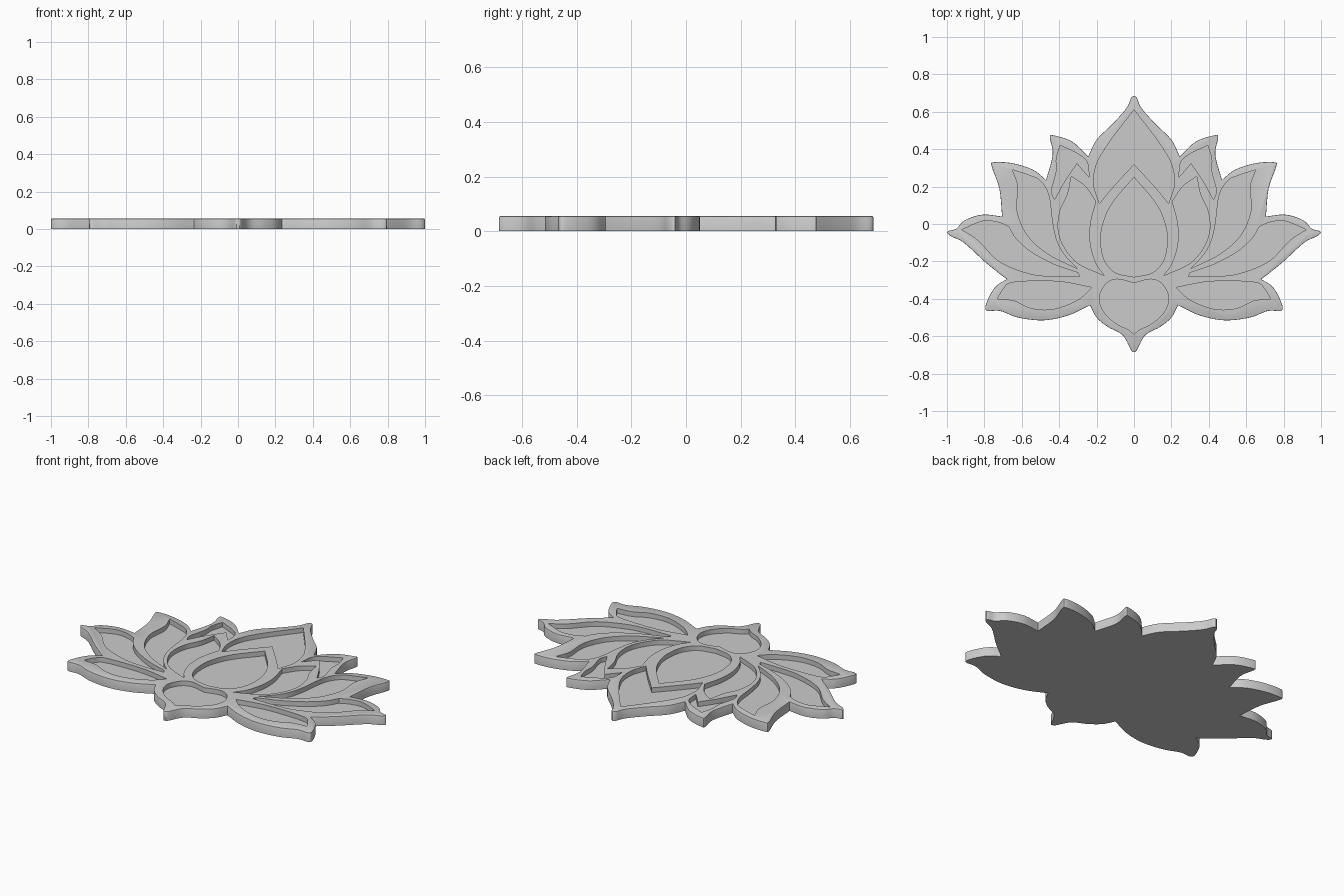
import bpy, bmesh
from mathutils import Vector

HEIGHT = 0.055
FLOOR = 0.027
STEPS = 5

cube = bpy.data.objects.get("Cube")
if cube:
    bpy.data.objects.remove(cube, do_unlink=True)

grey = bpy.data.materials.new("plain grey")
grey.use_nodes = True
colour = (0.6, 0.6, 0.6, 1)
grey.diffuse_color = colour
grey.node_tree.nodes["Principled BSDF"].inputs["Base Color"].default_value = colour


def smooth_arc(points):
    """Round a run of points given in hundredths; its two ends stay sharp."""
    p = [Vector(q) / 100 for q in points]
    p = [2 * p[0] - p[1]] + p + [2 * p[-1] - p[-2]]
    path = []
    for a, b, c, d in zip(p, p[1:], p[2:], p[3:]):
        for i in range(STEPS):
            t = i / STEPS
            path.append(b + (c - a) * t / 2
                        + (a - 2.5 * b + 2 * c - d / 2) * t ** 2
                        + (1.5 * (b - c) + (d - a) / 2) * t ** 3)
    return path + [p[-2]]


def chain(arcs):
    """Join arcs end to end, each starting where the last one stopped."""
    path, start = [], []
    for arc in arcs:
        run = start + arc
        path += smooth_arc(run)[1 if path else 0:]
        start = [run[-1]]
    return path


def flip(path):
    return [Vector((-p.x, p.y)) for p in reversed(path)]


def symmetric(arcs):
    """Close a half outline that runs from the top axis to the bottom axis."""
    half = chain(arcs)
    return half + flip(half)[1:-1]


def closed(arcs):
    return chain(arcs)[:-1]


def prism(bm, path, low, high, chamfer=0):
    base = bm.faces.new([bm.verts.new((p.x, p.y, low)) for p in path])
    top = bmesh.ops.extrude_face_region(bm, geom=[base], use_keep_orig=True)["geom"]
    verts = [g for g in top if isinstance(g, bmesh.types.BMVert)]
    bmesh.ops.translate(bm, verts=verts, vec=(0, 0, high - low))
    bmesh.ops.recalc_face_normals(bm, faces=bm.faces)
    if chamfer:
        rim = [e for e in bm.edges if all(v.co.z > high - 1e-5 for v in e.verts)]
        bmesh.ops.bevel(bm, geom=rim, offset=chamfer, segments=2, profile=0.5,
                        affect='EDGES', clamp_overlap=True)


def make_object(name, bm):
    mesh = bpy.data.meshes.new(name)
    bm.to_mesh(mesh)
    bm.free()
    mesh.materials.append(grey)
    obj = bpy.data.objects.new(name, mesh)
    bpy.context.collection.objects.link(obj)
    return obj


# Outer silhouette, one arc per petal side
outline = symmetric([
    [(0, 68.5), (1.5, 67.5), (4, 62), (11, 54), (20, 45), (24.5, 36)],
    [(33, 44), (43.5, 47.5), (45, 46), (43.5, 37), (47, 23.5)],
    [(54, 29), (65, 32.5), (75, 33), (76, 30.5), (72, 19), (70.5, 4)],
    [(81, 5), (90.5, 2), (95, -2.5), (99.7, -4), (98, -6.5), (91, -10),
     (80, -20), (72, -26.5), (68, -29.5)],
    [(73.5, -33), (77, -38), (79.5, -44.5), (78, -46.5), (71.5, -46.5),
     (62, -50), (48.5, -51.5), (35.5, -49), (23.5, -43.5)],
    [(20, -50), (14, -55), (6, -59.5), (1.5, -67.5), (0, -68.3)],
])

# Recessed panels on the centre line
center_panel = symmetric([
    [(0, 25), (11, 12), (16, 2), (17.8, -8), (16, -19), (10, -26), (0, -28.3)],
])
top_panel = symmetric([
    [(0, 61), (13, 44), (20, 32), (21.5, 21), (18.5, 11)],
    [(11, 20), (0, 32)],
])
bottom_panel = symmetric([
    [(0, -31.6), (9, -29.5), (15, -32), (18.5, -39), (16.5, -46.5),
     (10, -53), (3, -56.5), (0, -59)],
])

# Recessed panels on the left side, mirrored later
side_panels = [
    closed([  # inner petal
        [(33.5, 25.5), (35.5, 16), (39.5, 7), (40.5, -3), (37.5, -12),
         (30, -21), (16, -27.5)],
        [(20.5, -21), (23.5, -11), (23.5, 0), (20.5, 12)],
        [(26, 20), (33.5, 25.5)],
    ]),
    closed([  # narrow petal behind it
        [(39.5, 42), (30, 37.5), (25, 33), (24, 25)],
        [(30.5, 32.5)],
        [(37, 23), (42.5, 13)],
        [(44, 18), (41.5, 28), (41.5, 35), (39.5, 42)],
    ]),
    closed([  # upper side petal
        [(65, 29), (56, 26), (50, 23), (45.5, 15), (43.5, 0), (41, -10),
         (36, -18), (30, -24)],
        [(46, -16), (57, -6), (62.5, 7), (62, 20), (65, 29)],
    ]),
    closed([  # wide side petal
        [(92, -3), (81, 1.5), (73, 1), (67, -1.5)],
        [(63, -8), (55, -15), (43, -21.5), (30, -26)],
        [(29, -28)],
        [(43, -28), (56, -26.5), (72, -20), (83, -9), (92, -3)],
    ]),
    closed([  # lower side petal
        [(73, -40), (70, -35), (66, -31.5), (53, -30.5), (38, -31), (22.5, -34)],
        [(30, -40.5), (43, -45.5), (55, -45), (64, -41), (73, -40)],
    ]),
]

# Plaque body with a softened top edge
bm = bmesh.new()
prism(bm, outline, 0, HEIGHT, chamfer=0.004)
plaque = make_object("lotus_plaque", bm)

# All panel recesses as one cutter
bm = bmesh.new()
for path in [center_panel, top_panel, bottom_panel] + side_panels:
    prism(bm, path, FLOOR, HEIGHT + 0.05)
for path in side_panels:
    prism(bm, flip(path), FLOOR, HEIGHT + 0.05)
cutter = make_object("panel_cutter", bm)
cutter.hide_render = True

cut = plaque.modifiers.new("panel_recesses", 'BOOLEAN')
cut.operation = 'DIFFERENCE'
cut.solver = 'EXACT'
cut.object = cutter

bpy.ops.object.select_all(action='DESELECT')
plaque.select_set(True)
bpy.context.view_layer.objects.active = plaque
bpy.ops.object.modifier_apply(modifier=cut.name)
bpy.data.objects.remove(cutter, do_unlink=True)
bpy.ops.object.shade_smooth_by_angle(angle=0.6)
